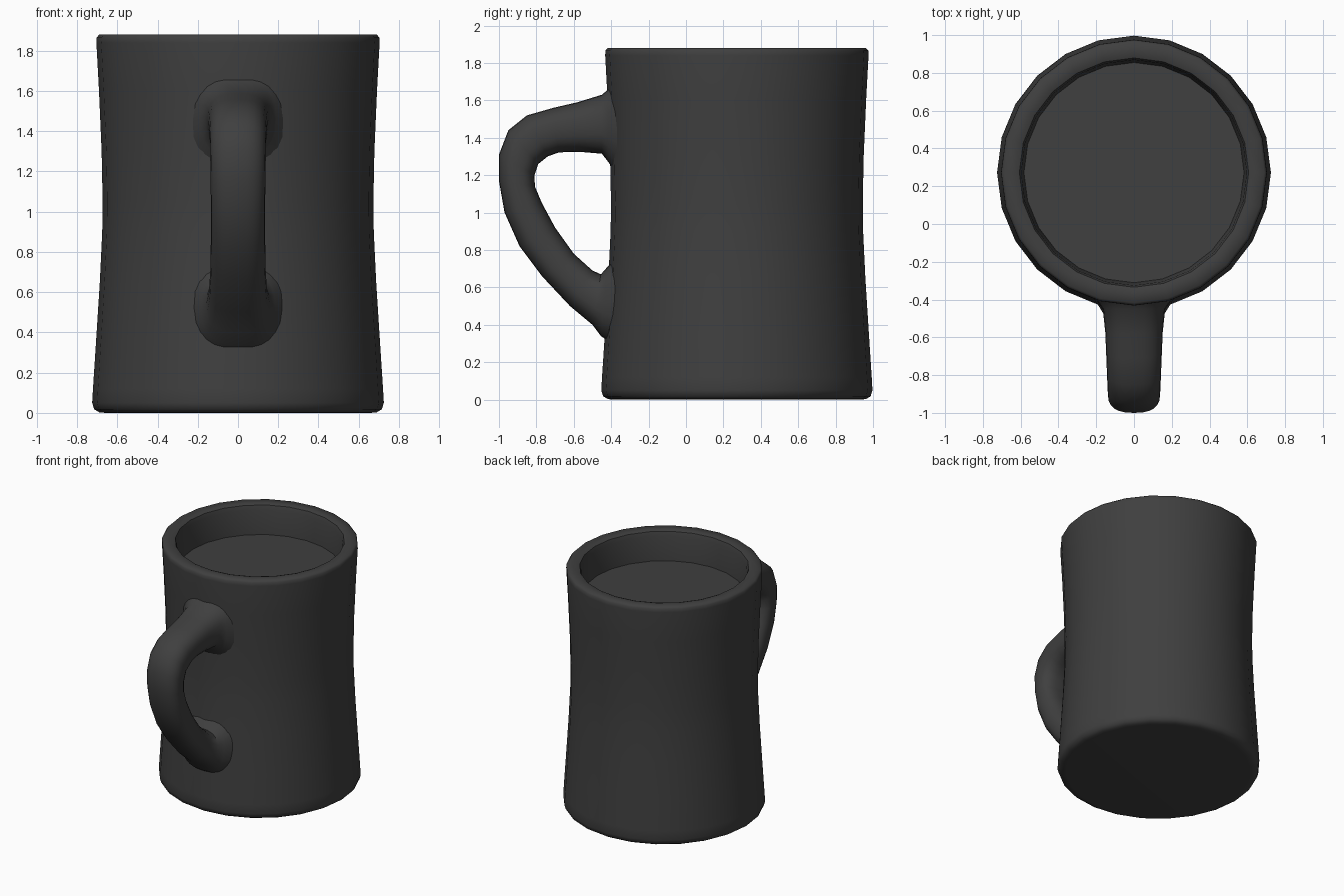
import bpy
import bmesh
import math

SIDES = 24
AXIS_Y = 0.272

default_cube = bpy.data.objects.get("Cube")
if default_cube:
    bpy.data.objects.remove(default_cube, do_unlink=True)


def make_material(name, color):
    material = bpy.data.materials.new(name)
    material.use_nodes = True
    material.diffuse_color = color
    shader = material.node_tree.nodes["Principled BSDF"]
    shader.inputs["Base Color"].default_value = color
    shader.inputs["Roughness"].default_value = 0.6
    return material


def loft(name, rings, material):
    """Skin a list of closed rings and cap both ends."""
    bm = bmesh.new()
    loops = [[bm.verts.new(point) for point in ring] for ring in rings]
    for lower, upper in zip(loops, loops[1:]):
        count = len(lower)
        for i in range(count):
            j = (i + 1) % count
            bm.faces.new((lower[i], lower[j], upper[j], upper[i]))
    bm.faces.new(loops[0])
    bm.faces.new(loops[-1])
    bmesh.ops.recalc_face_normals(bm, faces=bm.faces)
    mesh = bpy.data.meshes.new(name)
    bm.to_mesh(mesh)
    bm.free()
    mesh.materials.append(material)
    obj = bpy.data.objects.new(name, mesh)
    bpy.context.collection.objects.link(obj)
    bpy.ops.object.select_all(action="DESELECT")
    obj.select_set(True)
    bpy.context.view_layer.objects.active = obj
    bpy.ops.object.shade_smooth_by_angle(angle=math.radians(50))
    return obj


def circle(radius, z):
    angles = [math.tau * i / SIDES for i in range(SIDES)]
    return [(radius * math.cos(a), AXIS_Y + radius * math.sin(a), z)
            for a in angles]


def rounded_power(value, power=0.8):
    return math.copysign(abs(value) ** power, value)


def handle_section(outer_y, outer_z, inner_y, inner_z, half_width):
    """Soft squarish oval spanning an outer and an inner edge point."""
    ring = []
    for i in range(SIDES):
        angle = math.tau * i / SIDES
        across = rounded_power(math.sin(angle))
        blend = (1 + rounded_power(math.cos(angle))) / 2
        ring.append((half_width * across,
                     inner_y + (outer_y - inner_y) * blend,
                     inner_z + (outer_z - inner_z) * blend))
    return ring


charcoal = make_material("charcoal_glaze", (0.05, 0.05, 0.05, 1))

# Waisted cup: outer wall, rounded rim, then the inner wall down to the floor
cup_profile = [
    (0.66, 0), (0.69, 0.003), (0.715, 0.018), (0.725, 0.05), (0.721, 0.12),
    (0.706, 0.35), (0.687, 0.65), (0.675, 0.9), (0.673, 1.05), (0.678, 1.3),
    (0.691, 1.6), (0.704, 1.84), (0.703, 1.866), (0.69, 1.88), (0.63, 1.88),
    (0.607, 1.872), (0.597, 1.84), (0.582, 1.64), (0.56, 1), (0.56, 0.15),
]
loft("cup", [circle(r, z) for r, z in cup_profile], charcoal)

# Drink surface near the rim
loft("drink", [circle(0.58, 1.6), circle(0.584, 1.65)], charcoal)

# Handle: outer edge, inner edge and half width from upper to lower joint
handle_path = [
    (-0.35, 1.72, -0.35, 1.18, 0.24),
    (-0.415, 1.66, -0.415, 1.27, 0.19),
    (-0.45, 1.63, -0.45, 1.315, 0.165),
    (-0.58, 1.59, -0.57, 1.325, 0.152),
    (-0.71, 1.56, -0.68, 1.322, 0.147),
    (-0.85, 1.52, -0.74, 1.3, 0.143),
    (-0.95, 1.44, -0.79, 1.26, 0.14),
    (-1, 1.31, -0.81, 1.2, 0.138),
    (-1, 1.17, -0.808, 1.14, 0.136),
    (-0.97, 1, -0.77, 1.05, 0.135),
    (-0.89, 0.82, -0.7, 0.92, 0.135),
    (-0.77, 0.66, -0.6, 0.78, 0.137),
    (-0.62, 0.5, -0.5, 0.69, 0.145),
    (-0.5, 0.4, -0.455, 0.67, 0.16),
    (-0.455, 0.34, -0.42, 0.71, 0.185),
    (-0.35, 0.27, -0.35, 0.78, 0.24),
]
loft("handle", [handle_section(*section) for section in handle_path], charcoal)
